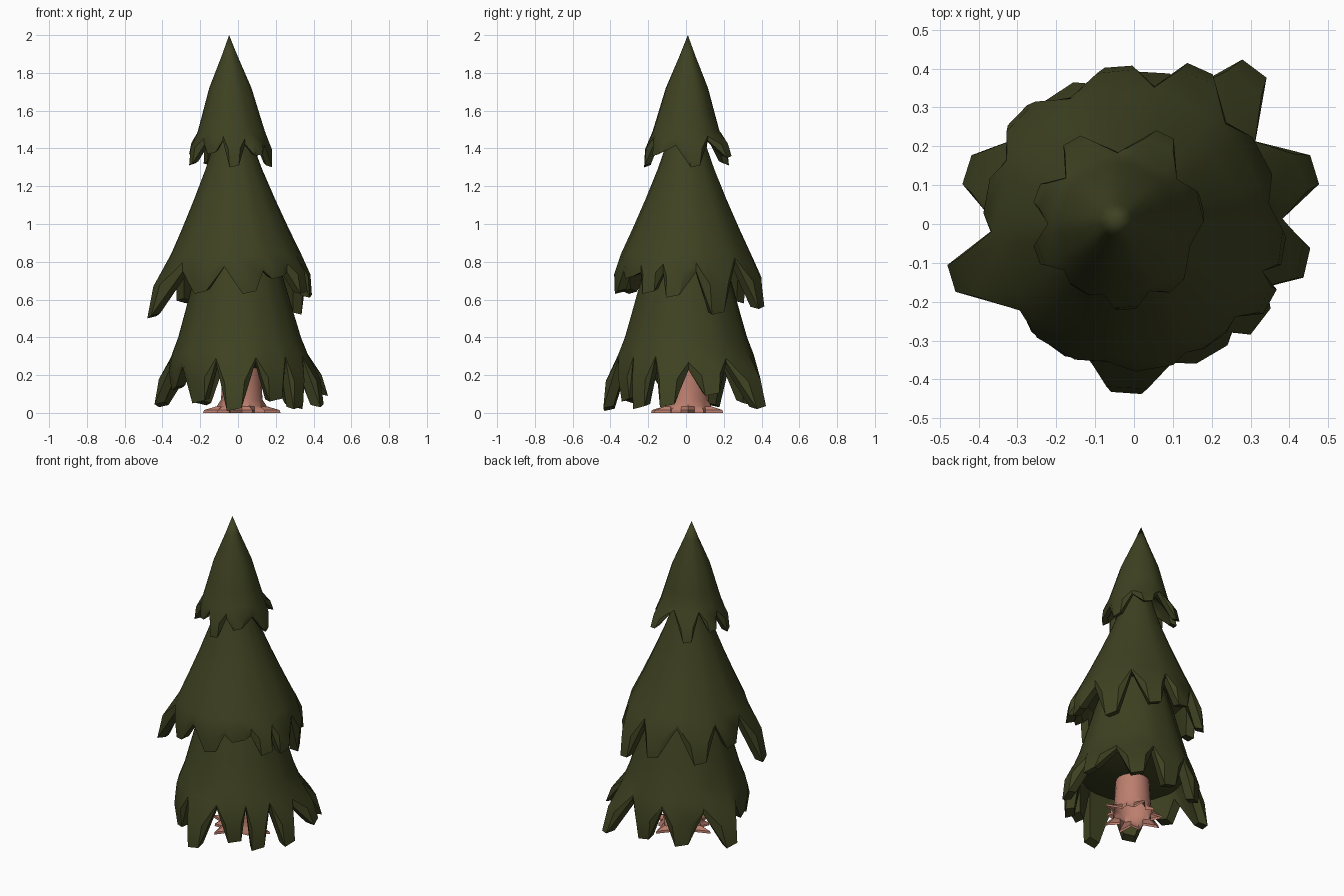
import bpy, bmesh, math, random
from mathutils import Vector

if "Cube" in bpy.data.objects:
    bpy.data.objects.remove(bpy.data.objects["Cube"])

random.seed(4)


def material(name, rgb):
    m = bpy.data.materials.new(name)
    m.diffuse_color = (*rgb, 1)
    m.use_nodes = True
    m.node_tree.nodes["Principled BSDF"].inputs["Base Color"].default_value = m.diffuse_color
    return m


GREEN = material("dark pine green", (0.048, 0.054, 0.015))
BARK = material("reddish bark", (0.50, 0.21, 0.155))


def loft(name, rings, mat, angle, cap_end=True):
    """Skin closed rings of equal length, capping the ends."""
    bm = bmesh.new()
    vr = [[bm.verts.new(p) for p in ring] for ring in rings]
    n = len(vr[0])
    for a, b in zip(vr, vr[1:]):
        for i in range(n):
            j = (i + 1) % n
            bm.faces.new((a[i], a[j], b[j], b[i]))
    bm.faces.new(vr[0])
    if cap_end:
        bm.faces.new(vr[-1])
    bmesh.ops.remove_doubles(bm, verts=bm.verts, dist=0.0005)
    bmesh.ops.recalc_face_normals(bm, faces=bm.faces)
    me = bpy.data.meshes.new(name)
    bm.to_mesh(me)
    bm.free()
    me.materials.append(mat)
    ob = bpy.data.objects.new(name, me)
    bpy.context.collection.objects.link(ob)
    bpy.ops.object.select_all(action='DESELECT')
    ob.select_set(True)
    bpy.context.view_layer.objects.active = ob
    bpy.ops.object.shade_smooth_by_angle(angle=math.radians(angle))
    return ob


def tier(name, profile, tips, valley, centre, top_centre, width, ceiling):
    """Hollow foliage skirt: (r, z) profile, ragged hem of blunt hanging tips."""
    c = Vector((*centre, 0))
    tc = Vector((*top_centre, 0))
    z_top, z_rim = profile[0][1], profile[-1][1]

    def polar(a, r, z):
        t = max(0, min(1, (z - z_rim) / (z_top - z_rim)))
        o = c.lerp(tc, t)
        return Vector((o.x + r * math.cos(a), o.y + r * math.sin(a), z))

    spikes = sorted((math.atan2(y - c.y, x - c.x), x, y, z) for x, y, z in tips)
    n = len(spikes)
    cols, hem = [], []
    for i, (a, x, y, z) in enumerate(spikes):
        before = spikes[i - 1][0] - (2 * math.pi if i == 0 else 0)
        after = spikes[(i + 1) % n][0] + (2 * math.pi if i == n - 1 else 0)
        v0, v1 = (a + before) / 2, (a + after) / 2
        side = Vector((-math.sin(a), math.cos(a), 0)) * width
        tip = Vector((x, y, z))
        cols += [v0, a + (v0 - a) * 0.55, a + (v1 - a) * 0.55]
        hem += [polar(v0, valley[0], valley[1] + random.uniform(-.04, .04)),
                tip - side, tip + side + Vector((0, 0, width * 0.4))]
    rings = [[polar(a, r, z) for a in cols] for r, z in profile]
    # shoulder ring makes the branches bulge before they hang down
    shoulder = []
    for a, p, q in zip(cols, rings[-1], hem):
        s = p.lerp(q, 0.5)
        out = Vector((math.cos(a), math.sin(a), 0))
        shoulder.append(s + out * (0.09 * (p - q).length))
    thick = width * 1.4
    inner = []
    for p in hem:
        d = Vector((c.x - p.x, c.y - p.y, 0)).normalized()
        inner.append(p + d * thick + Vector((0, 0, 0.012)))
    under = [polar(a, profile[-1][0] - thick, z_rim - 0.02) for a in cols]
    roof = [polar(a, ceiling[0], ceiling[1]) for a in cols]
    return loft(name, rings + [shoulder, hem, inner, under, roof], GREEN, 35)


# top foliage
tier("top_foliage",
     [(0.0, 2.0), (0.042, 1.89), (0.112, 1.72), (0.152, 1.58), (0.178, 1.49)],
     [(-.25, -.08, 1.31), (-.14, -.17, 1.37), (-.02, -.22, 1.30),
      (.11, -.16, 1.36), (.175, .05, 1.30), (.08, .23, 1.35),
      (-.16, .215, 1.31), (-.25, .08, 1.36)],
     (0.185, 1.45), (-.035, 0), (-.047, .01), 0.025, (0.08, 1.52))

# middle foliage
tier("middle_foliage",
     [(0.06, 1.58), (0.105, 1.42), (0.15, 1.29), (0.215, 1.13),
      (0.285, 0.97), (0.345, 0.84)],
     [(-.47, -.14, .50), (-.20, -.32, .63), (.06, -.37, .63),
      (.21, -.30, .71), (.35, -.20, .63), (.385, -.07, .61),
      (.32, .17, .52), (.17, .40, .55), (-.04, .405, .60),
      (-.30, .28, .58), (-.38, .07, .64)],
     (0.36, 0.77), (-.01, 0), (-.03, 0), 0.036, (0.2, 0.86))

# bottom foliage
tier("bottom_foliage",
     [(0.17, 0.92), (0.235, 0.72), (0.285, 0.54), (0.325, 0.40), (0.36, 0.31)],
     [(-.02, -.435, .01), (.20, -.32, .06), (.32, -.25, .02),
      (.445, -.10, .03), (.465, .14, .09), (.31, .40, .02),
      (.04, .38, .04), (-.20, .33, .04), (-.43, .14, .03),
      (-.34, -.10, .12), (-.21, -.30, .05)],
     (0.37, 0.26), (.01, 0), (0, 0), 0.039, (0.09, 0.235))

# hollow trunk with short pointed roots splayed at the foot
N = 20


def trunk_ring(r, z, spread=0.0):
    pts = []
    for i in range(N):
        a = 2 * math.pi * i / N
        k = r + (spread * reach[i // 2] if i % 2 == 0 else 0)
        pts.append(Vector((0.02 + k * math.cos(a), 0.01 + k * math.sin(a), z)))
    return pts


reach = [1.0, 0.3, 0.9, 0.4, 0.7, 1.0, 0.5, 1.0, 0.8, 0.4]
loft("trunk", [trunk_ring(0.10, 0.24), trunk_ring(0.105, 0.15),
               trunk_ring(0.11, 0.07), trunk_ring(0.112, 0.035, 0.02),
               trunk_ring(0.115, 0.015, 0.085), trunk_ring(0.115, 0.0, 0.09)],
     BARK, 35, cap_end=False)
